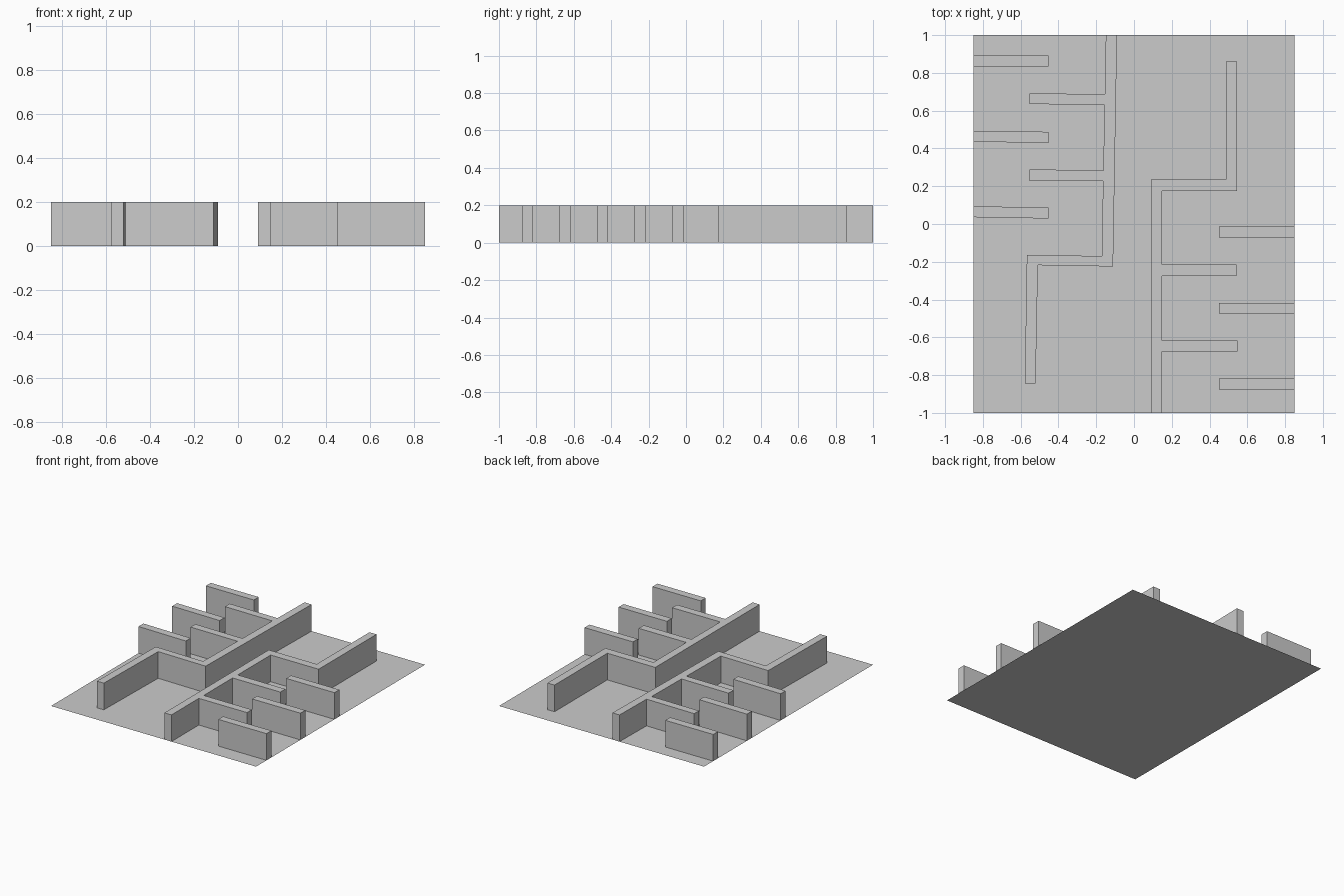
import bpy, bmesh

if "Cube" in bpy.data.objects:
    bpy.data.objects.remove(bpy.data.objects["Cube"])

HEIGHT = 0.2


def build(name, outline, height=0.0):
    """Flat outline on the ground, extruded upward if height is given."""
    bm = bmesh.new()
    face = bm.faces.new([bm.verts.new((x, y, 0)) for x, y in outline])
    face.normal_update()
    if face.normal.z < 0:
        face.normal_flip()
    if height:
        top = bmesh.ops.extrude_face_region(bm, geom=[face], use_keep_orig=True)["geom"]
        for v in (g for g in top if isinstance(g, bmesh.types.BMVert)):
            v.co.z = height
        bmesh.ops.recalc_face_normals(bm, faces=bm.faces[:])
    mesh = bpy.data.meshes.new(name)
    bm.to_mesh(mesh)
    bm.free()
    ob = bpy.data.objects.new(name, mesh)
    bpy.context.collection.objects.link(ob)
    return ob


# Floor sheet
build("floor", [(-0.85, -1), (0.85, -1), (0.85, 1), (-0.85, 1)])

# Right corridor wall with its two spurs and the stepped end
build("right_corridor_wall", [
    (0.09, -1), (0.148, -1),
    (0.148, -0.675), (0.547, -0.675), (0.547, -0.617), (0.148, -0.617),
    (0.148, -0.275), (0.543, -0.275), (0.543, -0.215), (0.148, -0.215),
    (0.148, 0.175), (0.546, 0.175), (0.546, 0.86), (0.488, 0.86),
    (0.488, 0.235), (0.09, 0.235)], HEIGHT)

# Left corridor wall, the same plan turned round and slightly askew
build("left_corridor_wall", [
    (-0.149, 1), (-0.09, 1),
    (-0.111, -0.225), (-0.509, -0.218), (-0.521, -0.845), (-0.578, -0.845),
    (-0.567, -0.163), (-0.17, -0.17),
    (-0.164, 0.228), (-0.557, 0.231), (-0.554, 0.289), (-0.162, 0.284),
    (-0.157, 0.631), (-0.553, 0.635), (-0.552, 0.692), (-0.154, 0.687)], HEIGHT)

# Free-standing partitions along the outer edges: y of the low side
for i, y in enumerate((-0.876, -0.475, -0.072)):
    build(f"right_partition_{i + 1}",
          [(0.45, y), (0.85, y), (0.85, y + 0.058), (0.45, y + 0.058)], HEIGHT)
for i, (y_out, y_in) in enumerate(((0.834, 0.834), (0.435, 0.43), (0.036, 0.029))):
    build(f"left_partition_{i + 1}",
          [(-0.85, y_out), (-0.453, y_in), (-0.453, y_in + 0.058),
           (-0.85, y_out + 0.058)], HEIGHT)
